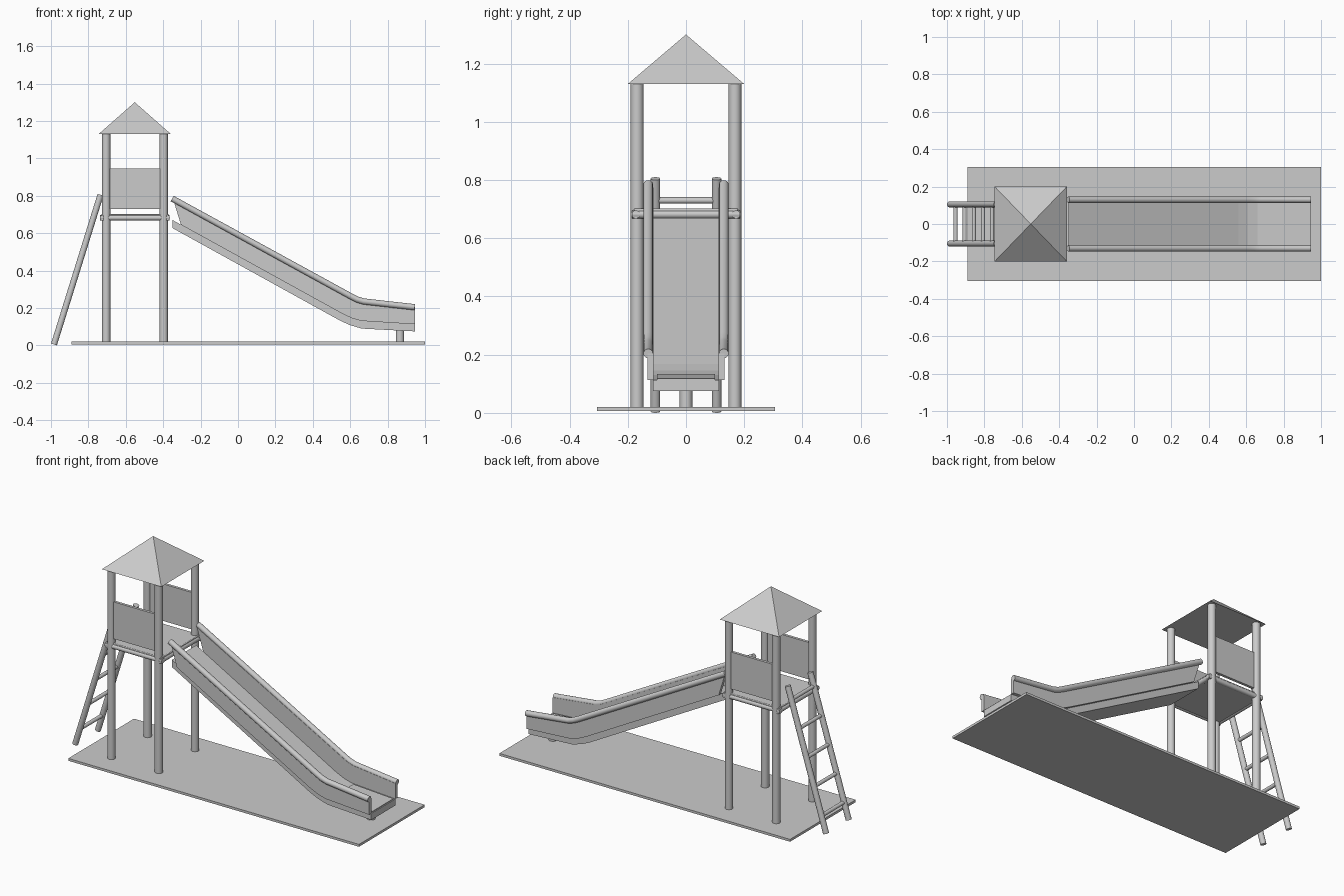
import bpy, bmesh, math
from mathutils import Vector

if "Cube" in bpy.data.objects:
    bpy.data.objects.remove(bpy.data.objects["Cube"])

grey = bpy.data.materials.new("plain_grey")
grey.diffuse_color = (0.6, 0.6, 0.6, 1)
grey.use_nodes = True
grey.node_tree.nodes["Principled BSDF"].inputs["Base Color"].default_value = grey.diffuse_color


def finish(ob, name):
    ob.name = name
    ob.data.materials.clear()
    ob.data.materials.append(grey)
    return ob


def box(name, lo, hi, bevel=0):
    lo, hi = Vector(lo), Vector(hi)
    bpy.ops.mesh.primitive_cube_add(size=1, location=(lo + hi) / 2)
    ob = bpy.context.object
    ob.scale = hi - lo
    bpy.ops.object.transform_apply(location=False, rotation=False, scale=True)
    if bevel:
        m = ob.modifiers.new("round", 'BEVEL')
        m.width, m.segments = bevel, 3
    return finish(ob, name)


def rod(name, a, b, r, sides=20):
    a, b = Vector(a), Vector(b)
    d = b - a
    bpy.ops.mesh.primitive_cylinder_add(vertices=sides, radius=r, depth=d.length,
                                        location=(a + b) / 2)
    ob = bpy.context.object
    ob.rotation_euler = d.to_track_quat('Z', 'Y').to_euler()
    bpy.ops.object.shade_smooth_by_angle(angle=math.radians(35))
    return finish(ob, name)


def pipe(name, pts, r):
    # round bar following a polyline
    cu = bpy.data.curves.new(name, 'CURVE')
    cu.dimensions = '3D'
    cu.bevel_depth, cu.bevel_resolution, cu.use_fill_caps = r, 4, True
    sp = cu.splines.new('POLY')
    sp.points.add(len(pts) - 1)
    for p, co in zip(sp.points, pts):
        p.co = (*co, 1)
    ob = bpy.data.objects.new(name, cu)
    bpy.context.collection.objects.link(ob)
    return finish(ob, name)


def slab(name, outline, y0, y1):
    # side outline in x, z pushed through from y0 to y1
    bm = bmesh.new()
    face = bm.faces.new([bm.verts.new((x, y0, z)) for x, z in outline])
    ext = bmesh.ops.extrude_face_region(bm, geom=[face])
    moved = [v for v in ext["geom"] if isinstance(v, bmesh.types.BMVert)]
    bmesh.ops.translate(bm, verts=moved, vec=(0, y1 - y0, 0))
    bmesh.ops.recalc_face_normals(bm, faces=bm.faces)
    me = bpy.data.meshes.new(name)
    bm.to_mesh(me)
    bm.free()
    ob = bpy.data.objects.new(name, me)
    bpy.context.collection.objects.link(ob)
    return finish(ob, name)


# ground plate
box("base_plate", (-0.89, -0.305, 0.006), (1.0, 0.305, 0.02))

# tower posts, deck and side panels
CX = -0.55
for x in (-0.705, -0.397):
    for y in (-0.168, 0.168):
        rod("tower_post", (x, y, 0.012), (x, y, 1.132), 0.022)
box("deck", (-0.73, -0.178, 0.672), (-0.372, 0.178, 0.703), 0.004)
X0, X1, Y1 = -0.725, -0.378, 0.172
for s in (-1, 1):
    rod("deck_side_rail", (X0 - 0.012, s * Y1, 0.682), (X1 + 0.012, s * Y1, 0.682), 0.014)
    box("side_panel", (-0.692, s * 0.168 - 0.008, 0.728), (-0.412, s * 0.168 + 0.008, 0.945))
for x in (X0, X1):
    rod("deck_end_rail", (x, -0.185, 0.682), (x, 0.185, 0.682), 0.014)

# pyramid roof
bpy.ops.mesh.primitive_cone_add(vertices=4, radius1=math.sqrt(0.5), radius2=0, depth=1,
                                location=(CX - 0.002, 0, 1.215), rotation=(0, 0, math.pi / 4))
roof = bpy.context.object
bpy.ops.object.transform_apply(location=False, rotation=True, scale=False)
roof.scale = (0.386, 0.4, 0.17)
finish(roof, "roof")

# ladder
foot, head = Vector((-0.984, 0, 0.005)), Vector((-0.735, 0, 0.805))
for s in (-1, 1):
    off = Vector((0, s * 0.105, 0))
    rod("ladder_rail", foot + off, head + off, 0.0165)
for i in range(5):
    p = foot.lerp(head, (0.095 + 0.1575 * i) / 0.8)
    rod("ladder_rung", (p.x, -0.105, p.z), (p.x, 0.105, p.z), 0.011, 14)

# slide bed, walls and handrails
bed_top = [(-0.35, 0.67), (0.56, 0.168), (0.61, 0.145), (0.66, 0.131), (0.945, 0.113)]
bed_low = [(-0.35, 0.627), (0.55, 0.13), (0.60, 0.108), (0.66, 0.09), (0.945, 0.075)]
rail = [(-0.352, 0.785), (0.60, 0.264), (0.635, 0.246), (0.67, 0.235), (0.945, 0.204)]
slab("slide_bed", bed_top + bed_low[::-1], -0.113, 0.113)
wall = [(-0.345, 0.775)] + rail[1:] + bed_top[:0:-1] + [(-0.305, 0.645)]
for s in (-1, 1):
    slab("slide_wall", wall, s * 0.112, s * 0.132)
    pipe("slide_handrail", [(x, s * 0.13, z) for x, z in rail], 0.0165)
# raised landing pad at the slide exit
slab("exit_pad", [(0.68, 0.128), (0.94, 0.112), (0.94, 0.118), (0.68, 0.134)], -0.10, 0.10)

# foot under the slide exit
rod("slide_foot", (0.866, 0, 0.015), (0.866, 0, 0.085), 0.022)
